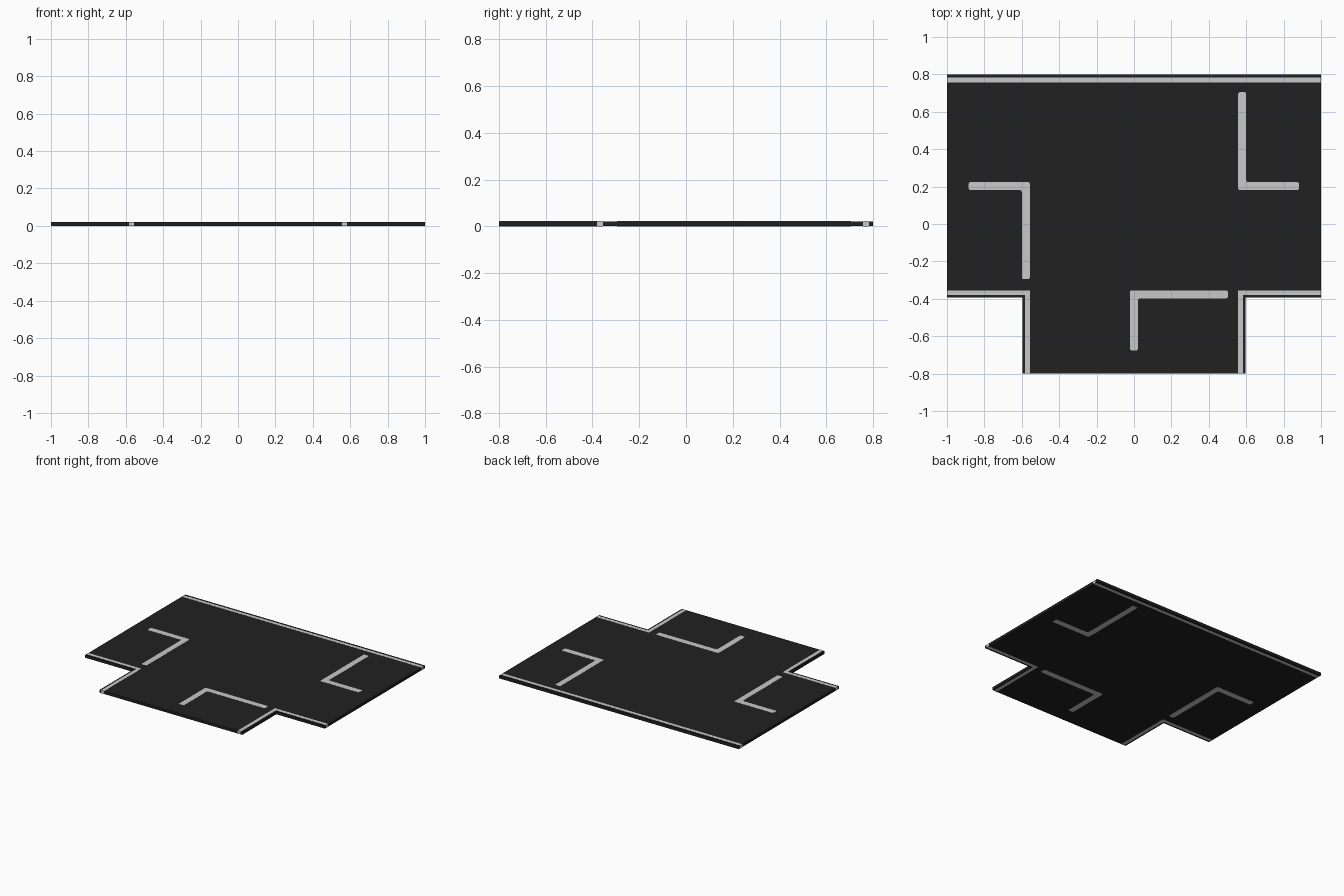
import bpy, bmesh

if "Cube" in bpy.data.objects:
    bpy.data.objects.remove(bpy.data.objects["Cube"])

def material(name, v):
    m = bpy.data.materials.new(name)
    m.diffuse_color = (v, v, v, 1)
    m.use_nodes = True
    m.node_tree.nodes["Principled BSDF"].inputs["Base Color"].default_value = m.diffuse_color
    return m

ASPHALT = material("asphalt black", 0.015)
PAINT = material("line light grey", 0.58)

def prism(name, pts, z0, z1, mat, rounding=0.0):
    """Extrude an outline upward, optionally rounding its corners."""
    bm = bmesh.new()
    base = bm.faces.new([bm.verts.new((x, y, z0)) for x, y in pts])
    ext = bmesh.ops.extrude_face_region(bm, geom=[base], use_keep_orig=True)
    for v in ext["geom"]:
        if isinstance(v, bmesh.types.BMVert):
            v.co.z = z1
    if rounding:
        upright = [e for e in bm.edges if abs(e.verts[0].co.z - e.verts[1].co.z) > 0.001]
        bmesh.ops.bevel(bm, geom=upright, offset=rounding, segments=3,
                        profile=0.5, affect='EDGES')
    bmesh.ops.recalc_face_normals(bm, faces=bm.faces)
    me = bpy.data.meshes.new(name)
    bm.to_mesh(me)
    bm.free()
    me.materials.append(mat)
    ob = bpy.data.objects.new(name, me)
    bpy.context.collection.objects.link(ob)
    return ob

H = 0.022      # tile thickness
E = 0.0005     # tiny reveal so the paint lines show on every side

# T-shaped road slab
a, b, s, w = 1 - E, 0.8 - E, 0.595, -0.393
prism("road_slab", [(-a, b), (-a, w), (-s, w), (-s, -b), (s, -b), (s, w), (a, w), (a, b)],
      E, H - E, ASPHALT)

# Edge line along the straight side
prism("back_edge_line", [(-1, 0.757), (1, 0.757), (1, 0.782), (-1, 0.782)], 0, H, PAINT)

# Mirrored corner edge lines around the side road
for side, k in (("left", -1), ("right", 1)):
    pts = [(1, -0.355), (0.557, -0.355), (0.557, -0.8), (0.583, -0.8),
           (0.583, -0.38), (1, -0.38)]
    prism(side + "_corner_edge_line", [(k * x, y) for x, y in pts], 0, H, PAINT)

# L-shaped stop and lane markings: corner at (x0,y0) to arm ends x1 and y1
def lane_marking(name, x0, y0, x1, y1, t=0.043):
    dx = t if x1 > x0 else -t
    dy = t if y1 > y0 else -t
    pts = [(x0, y0), (x1, y0), (x1, y0 + dy), (x0 + dx, y0 + dy), (x0 + dx, y1), (x0, y1)]
    prism(name, pts, 0, H, PAINT, 0.01)

lane_marking("left_lane_marking", -0.557, 0.224, -0.884, -0.295)
lane_marking("right_lane_marking", 0.557, 0.181, 0.882, 0.705)
lane_marking("front_lane_marking", -0.022, -0.355, 0.502, -0.676)
